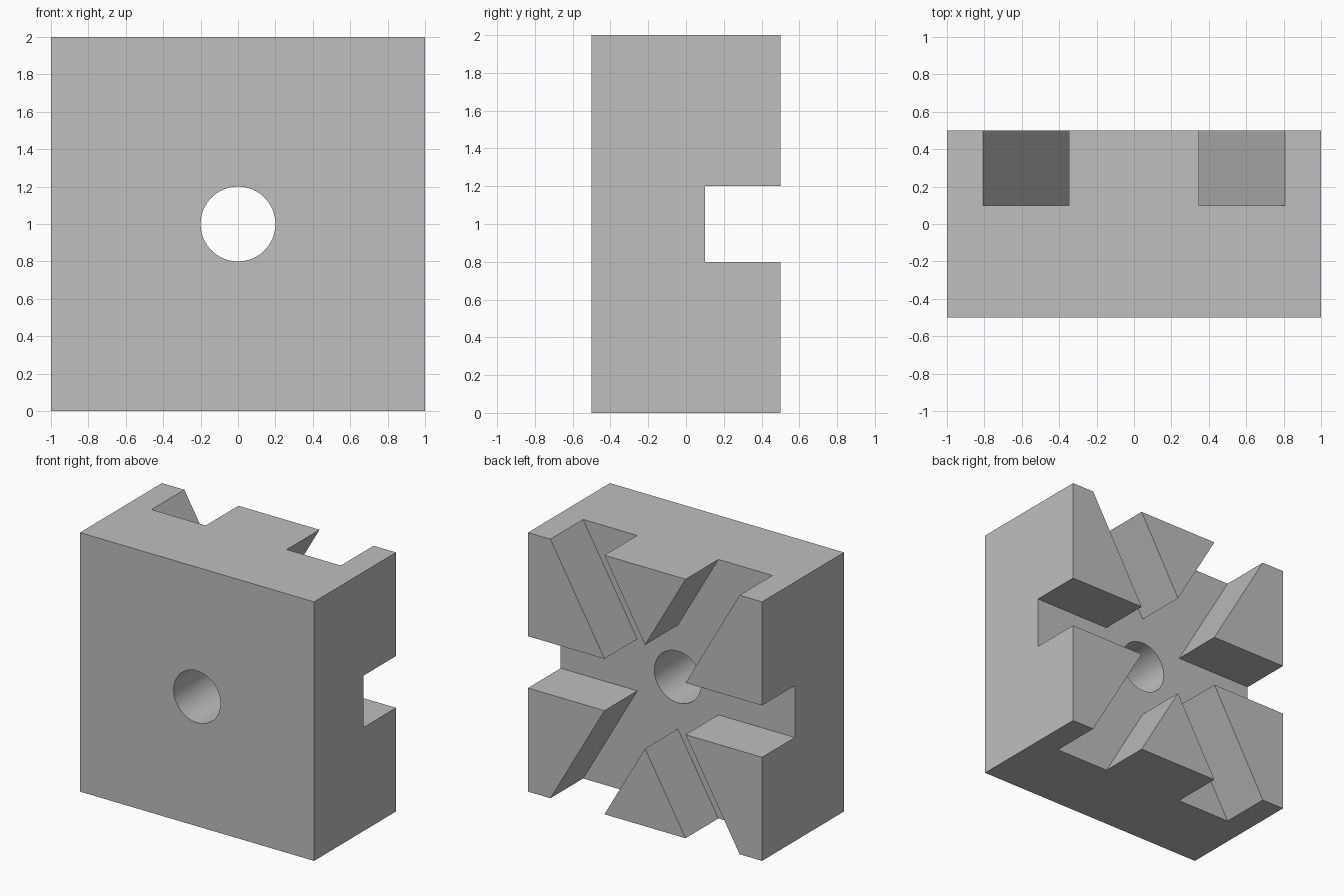
import bpy
import math

if "Cube" in bpy.data.objects:
    bpy.data.objects.remove(bpy.data.objects["Cube"], do_unlink=True)

SLOT_WIDTH = 0.4
SLOT_FLOOR = 0.1
HOLE_RADIUS = 0.2

# Single grey material
grey = bpy.data.materials.new("plain grey")
grey.use_nodes = True
colour = (0.52, 0.52, 0.52, 1)
grey.diffuse_color = colour
grey.node_tree.nodes["Principled BSDF"].inputs["Base Color"].default_value = colour


def box(name, size, location, angle=0):
    bpy.ops.mesh.primitive_cube_add(size=1, location=location)
    obj = bpy.context.object
    obj.name = name
    obj.scale = size
    bpy.ops.object.transform_apply(location=False, rotation=False, scale=True)
    obj.rotation_euler.y = angle
    return obj


def cut(target, cutter):
    """Subtract the cutter from the target, then discard it."""
    cutter.hide_render = True
    mod = target.modifiers.new("cut", "BOOLEAN")
    mod.operation = "DIFFERENCE"
    mod.solver = "EXACT"
    mod.object = cutter
    bpy.ops.object.select_all(action="DESELECT")
    target.select_set(True)
    bpy.context.view_layer.objects.active = target
    bpy.ops.object.modifier_apply(modifier=mod.name)
    bpy.data.objects.remove(cutter, do_unlink=True)


# Solid block
block = box("slotted_block", (2, 1, 2), (0, 0, 1))
block.data.materials.append(grey)

# Three crossing slots in the back face, 60 degrees apart
for i in range(3):
    depth = 0.5
    cut(block, box("slot_cutter", (4, depth, SLOT_WIDTH),
                   (0, SLOT_FLOOR + depth / 2, 1), i * math.pi / 3))

# Round hole through the centre
bpy.ops.mesh.primitive_cylinder_add(vertices=64, radius=HOLE_RADIUS, depth=2,
                                    location=(0, 0, 1),
                                    rotation=(math.pi / 2, 0, 0))
cut(block, bpy.context.object)

# Smooth hole wall, sharp block edges
bpy.ops.object.shade_smooth_by_angle(angle=math.radians(25))
